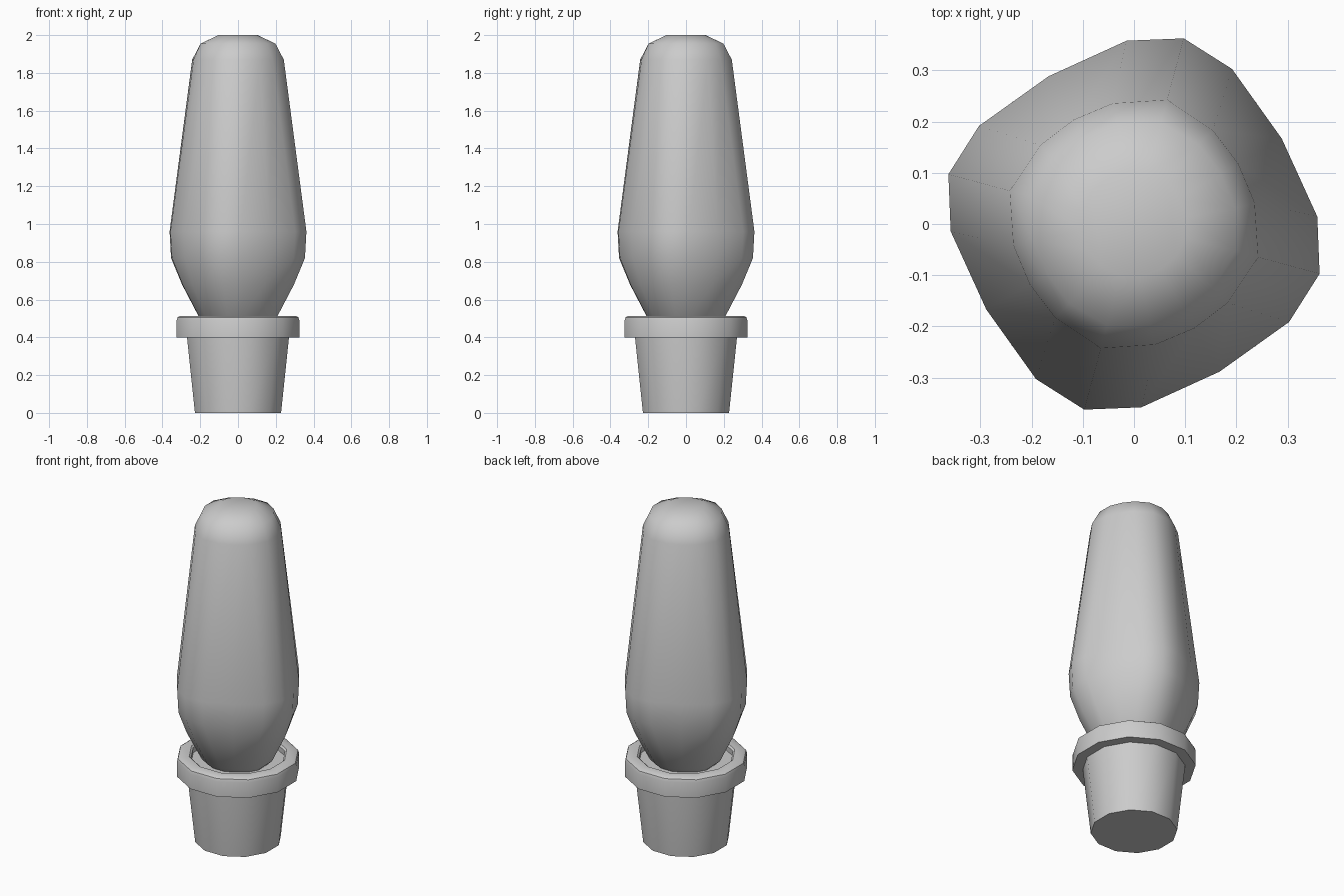
import bpy, bmesh
from math import radians, sin, cos

if "Cube" in bpy.data.objects:
    bpy.data.objects.remove(bpy.data.objects["Cube"])


def make_loft(name, rings, angle):
    """Skin a stack of closed point rings and cap both ends."""
    bm = bmesh.new()
    rows = [[bm.verts.new(p) for p in ring] for ring in rings]
    n = len(rows[0])
    for lo, hi in zip(rows, rows[1:]):
        for i in range(n):
            j = (i + 1) % n
            bm.faces.new((lo[i], lo[j], hi[j], hi[i]))
    bm.faces.new(rows[0][::-1])
    bm.faces.new(rows[-1])
    bmesh.ops.recalc_face_normals(bm, faces=bm.faces[:])
    mesh = bpy.data.meshes.new(name)
    bm.to_mesh(mesh)
    bm.free()
    ob = bpy.data.objects.new(name, mesh)
    bpy.context.collection.objects.link(ob)
    bpy.ops.object.select_all(action='DESELECT')
    ob.select_set(True)
    bpy.context.view_layer.objects.active = ob
    bpy.ops.object.shade_smooth_by_angle(angle=radians(angle))
    return ob


def polar(r, deg, z):
    return (r * cos(radians(deg)), r * sin(radians(deg)), z)


def round_ring(r, z):
    # twelve-sided ring, r is its half-width along x
    return [polar(r / cos(radians(15)), 15 + 30 * k, z) for k in range(12)]


def soft_square_ring(corner, near, mid, offset, z):
    # rounded square turned by -15 degrees, sixteen points
    ring = []
    for q in range(4):
        a = -15 + 90 * q
        ring += [polar(corner, a, z), polar(near, a + offset, z),
                 polar(mid, a + 45, z), polar(near, a + 90 - offset, z)]
    return ring


# Pot body with soil surface
make_loft("pot", [round_ring(r, z) for r, z in
                  [(0.228, 0.0), (0.27, 0.40), (0.27, 0.475)]], 35)

# Pot rim, with softened upper edge and recessed middle
make_loft("pot_rim", [round_ring(r, z) for r, z in
                      [(0.25, 0.40), (0.325, 0.40), (0.325, 0.49),
                       (0.32, 0.506), (0.307, 0.514), (0.26, 0.514),
                       (0.25, 0.505), (0.25, 0.47)]], 40)

# Clipped tree: swollen below, tapering to a rounded top
crown = [
    (0.11, 0.11, 0.105, 22.5, 0.42),
    (0.215, 0.208, 0.20, 22.5, 0.51),
    (0.307, 0.295, 0.278, 20, 0.68),
    (0.367, 0.350, 0.326, 17.5, 0.82),
    (0.375, 0.358, 0.333, 17.3, 0.96),
    (0.251, 0.239, 0.235, 25, 1.87),
    (0.205, 0.200, 0.196, 24, 1.955),
    (0.105, 0.104, 0.102, 22.5, 2.0),
]
make_loft("tree_crown", [soft_square_ring(*c) for c in crown], 60)
